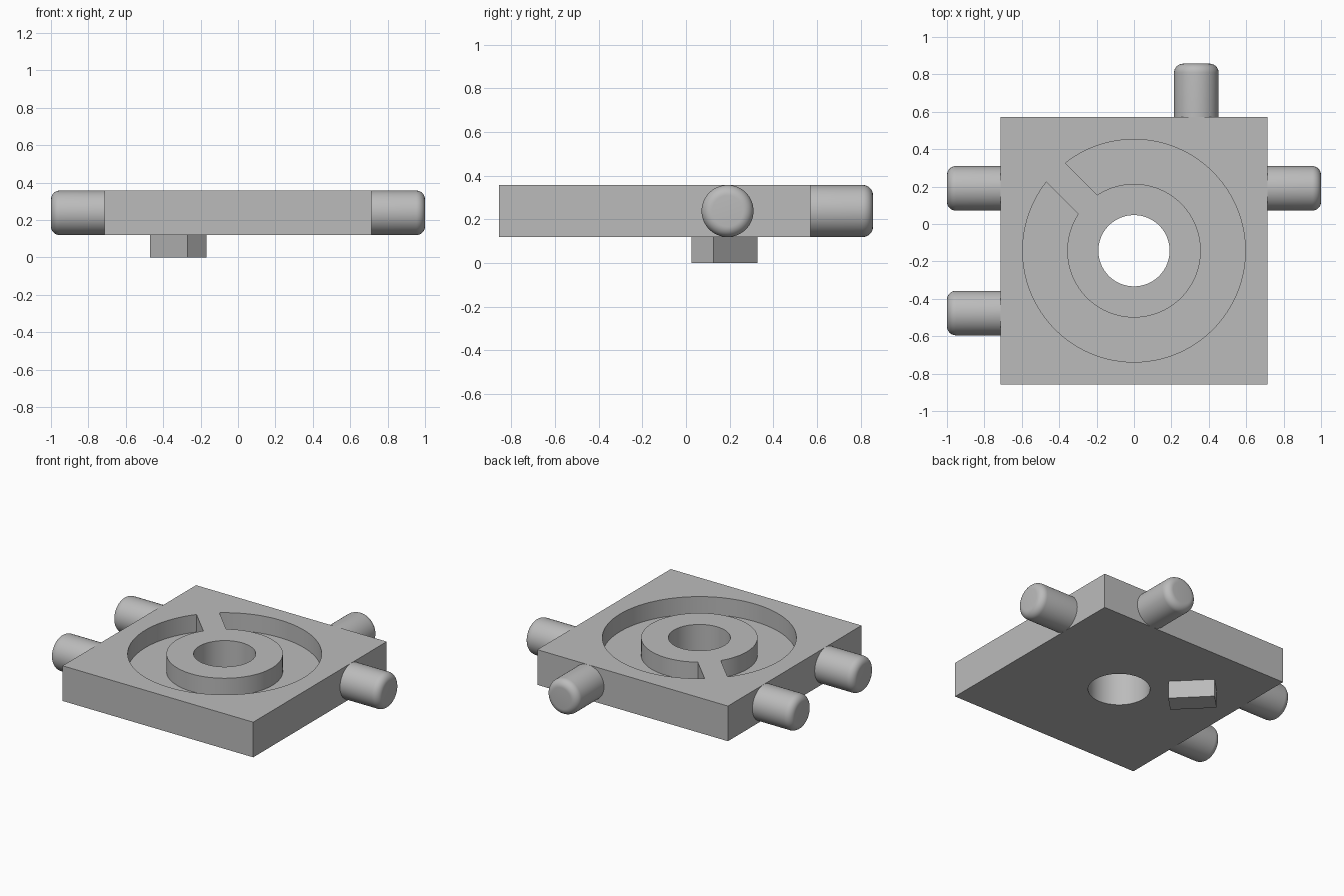
import bpy, bmesh
from math import pi, sin, cos, asin, radians
from mathutils import Matrix, Vector

if "Cube" in bpy.data.objects:
    bpy.data.objects.remove(bpy.data.objects["Cube"], do_unlink=True)

U = 1 / 42                        # design unit
BASE, TOP = 5 * U, 15 * U         # underside and top of the plate
HALF = 30 * U                     # half width of the plate
CENTRE = Vector((0, -6 * U, 0))   # plate axis
DIAGONAL = radians(135)           # direction of bridge and key

grey = bpy.data.materials.new("grey")
grey.use_nodes = True
colour = (0.5, 0.5, 0.5, 1)
grey.diffuse_color = colour
grey.node_tree.nodes["Principled BSDF"].inputs["Base Color"].default_value = colour


def make_object(name, bm):
    bmesh.ops.recalc_face_normals(bm, faces=bm.faces)
    mesh = bpy.data.meshes.new(name)
    bm.to_mesh(mesh)
    bm.free()
    mesh.materials.append(grey)
    obj = bpy.data.objects.new(name, mesh)
    bpy.context.collection.objects.link(obj)
    return obj


def prism(name, outline, z0, z1):
    """Extrude an outline, given around the plate axis, from z0 to z1."""
    bm = bmesh.new()
    face = bm.faces.new([bm.verts.new((x, y + CENTRE.y, z0)) for x, y in outline])
    top = bmesh.ops.extrude_face_region(bm, geom=[face])["geom"]
    bmesh.ops.translate(bm, vec=(0, 0, z1 - z0),
                        verts=[v for v in top if isinstance(v, bmesh.types.BMVert)])
    return make_object(name, bm)


def arc(radius, start, end, steps):
    return [(radius * cos(start + (end - start) * i / steps),
             radius * sin(start + (end - start) * i / steps)) for i in range(steps + 1)]


def activate(obj):
    bpy.ops.object.select_all(action="DESELECT")
    obj.select_set(True)
    bpy.context.view_layer.objects.active = obj


def cut(obj, cutter):
    mod = obj.modifiers.new("cut", "BOOLEAN")
    mod.operation, mod.solver, mod.object = "DIFFERENCE", "EXACT", cutter
    activate(obj)
    bpy.ops.object.modifier_apply(modifier=mod.name)
    bpy.data.objects.remove(cutter, do_unlink=True)


def smooth(obj):
    activate(obj)
    bpy.ops.object.shade_smooth_by_angle(angle=radians(30))


def rectangle(half_x, half_y):
    return [(-half_x, -half_y), (half_x, -half_y), (half_x, half_y), (-half_x, half_y)]


# Square plate with a through hole and a C-shaped groove left open by a bridge
plate = prism("plate", rectangle(HALF, HALF), BASE, TOP)
cut(plate, prism("hole_cutter", arc(8 * U, 0, 2 * pi, 96)[:-1], 0, TOP + U))

inner, outer, bridge = 15 * U, 25 * U, 3 * U
gap_in, gap_out = asin(bridge / inner), asin(bridge / outer)
groove = arc(outer, DIAGONAL + gap_out, DIAGONAL + 2 * pi - gap_out, 120)
groove += arc(inner, DIAGONAL + 2 * pi - gap_in, DIAGONAL + gap_in, 120)
cut(plate, prism("groove_cutter", groove, TOP - 5 * U, TOP + U))
smooth(plate)

# Rectangular key under the plate, turned to line up with the bridge
turn = Matrix.Rotation(DIAGONAL, 2)
key_outline = [turn @ Vector((x + 19 * U, y)) for x, y in rectangle(6 * U, 3 * U)]
prism("bottom_key", key_outline, 0, BASE)


# Round pegs with filleted ends
def peg(name, x, y, angle):
    radius, length, fillet = 5 * U, 12 * U, 2 * U
    profile = [(0, 0), (0, radius)]
    profile += [(length - fillet + fillet * sin(a), radius - fillet + fillet * cos(a))
                for a in (pi / 2 * i / 8 for i in range(9))]
    profile.append((length, 0))
    bm = bmesh.new()
    verts = [bm.verts.new((px, 0, pz)) for px, pz in profile]
    edges = [bm.edges.new(pair) for pair in zip(verts, verts[1:])]
    bmesh.ops.spin(bm, geom=verts + edges, cent=(0, 0, 0), axis=(1, 0, 0),
                   angle=2 * pi, steps=64, use_duplicate=False)
    bmesh.ops.remove_doubles(bm, verts=bm.verts, dist=1e-5)
    place = Matrix.Translation((x, y, (BASE + TOP) / 2)) @ Matrix.Rotation(angle, 4, "Z")
    bmesh.ops.transform(bm, matrix=place, verts=bm.verts)
    smooth(make_object(name, bm))


OFFSET = 14 * U
peg("left_peg", HALF, CENTRE.y + OFFSET, 0)
peg("right_back_peg", -HALF, CENTRE.y + OFFSET, pi)
peg("right_front_peg", -HALF, CENTRE.y - OFFSET, pi)
peg("back_peg", OFFSET, CENTRE.y + HALF, pi / 2)
